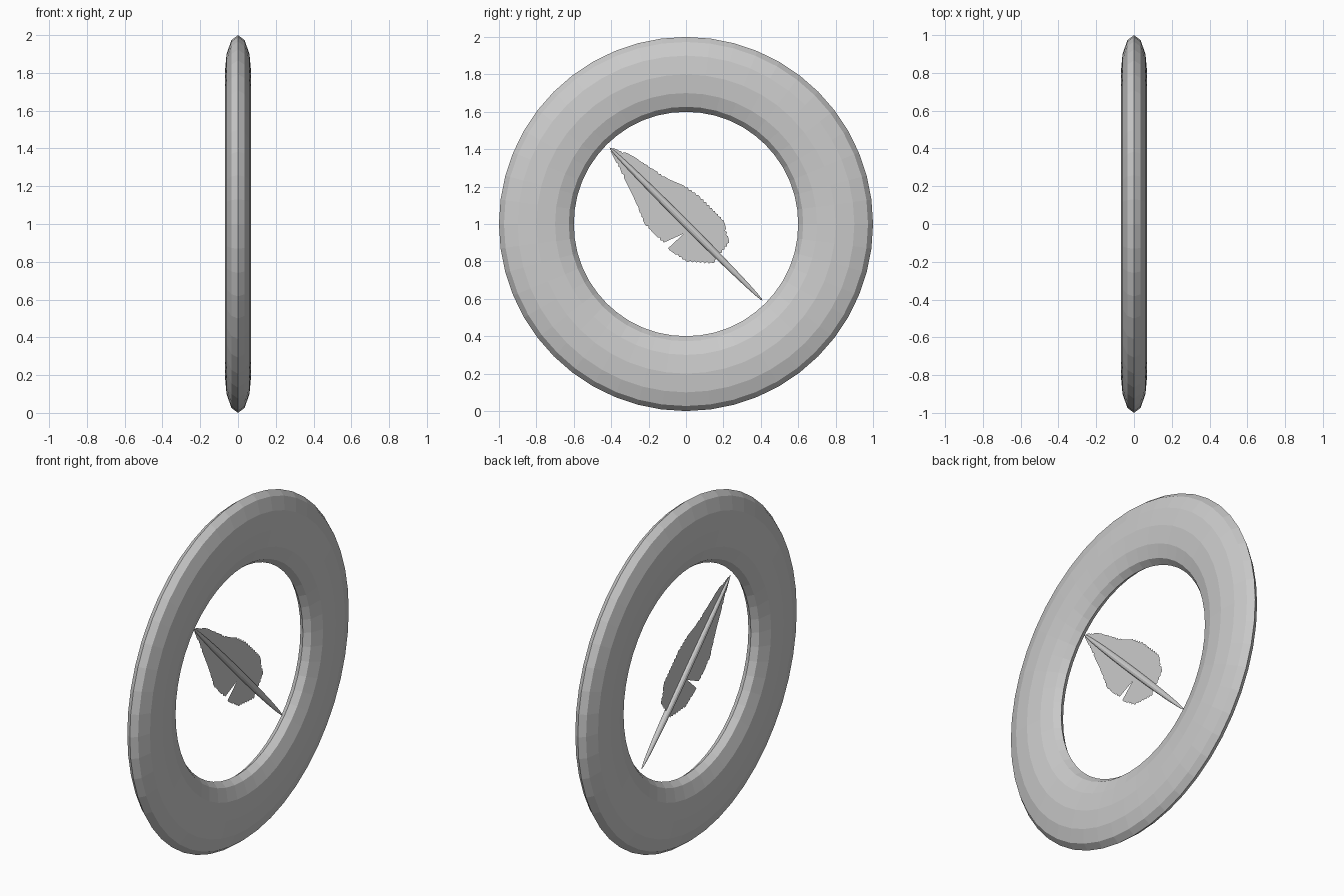
import bpy, bmesh
from math import sin, cos, pi
from mathutils import Vector, Matrix

if "Cube" in bpy.data.objects:
    bpy.data.objects.remove(bpy.data.objects["Cube"])


def make_object(name, bm):
    bmesh.ops.recalc_face_normals(bm, faces=bm.faces)
    mesh = bpy.data.meshes.new(name)
    bm.to_mesh(mesh)
    bm.free()
    ob = bpy.data.objects.new(name, mesh)
    bpy.context.collection.objects.link(ob)
    return ob


# Flattened ring standing in the YZ plane
def build_ring(major=48, minor=12):
    bm = bmesh.new()
    rows = []
    for i in range(major):
        a = 2 * pi * i / major
        row = []
        for j in range(minor):
            b = 2 * pi * j / minor
            r = 0.8 + 0.2 * cos(b)
            row.append(bm.verts.new((0.07 * sin(b), r * sin(a), 1 + r * cos(a))))
        rows.append(row)
    for i in range(major):
        p, q = rows[i], rows[(i + 1) % major]
        for j in range(minor):
            k = (j + 1) % minor
            bm.faces.new((p[j], p[k], q[k], q[j]))
    make_object("ring", bm)


# Slim spindle quill running diagonally across the opening
def build_quill():
    bm = bmesh.new()
    bmesh.ops.create_uvsphere(bm, u_segments=12, v_segments=16, radius=1)
    axis = Vector((0, 0.41, -0.41))
    turn = axis.to_track_quat('Z', 'Y').to_matrix().to_4x4()
    size = Matrix.Diagonal((0.02, 0.02, axis.length, 1))
    bm.transform(Matrix.Translation((0, 0, 1)) @ turn @ size)
    make_object("feather_quill", bm)


# Thin feather vane: outline (y, z, serrated edge following?)
OUTLINE = [
    (-.41, 1.41, 1), (-.30, 1.37, 1), (-.19, 1.30, 1), (-.09, 1.235, 0),
    (-.125, 1.205, 0), (-.11, 1.185, 0), (-.05, 1.21, 1), (-.01, 1.205, 1),
    (.075, 1.145, 1), (.20, 1.02, 1), (.23, .90, 1), (.145, .79, 1),
    (0, .80, 1), (-.096, .87, 0), (-.01, .95, 0), (-.03, .97, 0),
    (-.12, .90, 1), (-.22, 1.0, 1), (-.27, 1.13, 1), (-.35, 1.29, 1)]


def build_vane():
    bm = bmesh.new()
    pts = []
    for i, (y, z, toothed) in enumerate(OUTLINE):
        a = Vector((0, y, z))
        b = Vector((0, *OUTLINE[(i + 1) % len(OUTLINE)][:2]))
        pts.append(a)
        if toothed:
            d = b - a
            inward = Vector((0, d.z, -d.y)).normalized()
            n = max(2, round(d.length / 0.011))
            for k in range(1, n):
                pts.append(a + d * k / n + inward * (0.005 if k % 2 else -0.003))
    face = bm.faces.new([bm.verts.new(p) for p in pts])
    bmesh.ops.triangulate(bm, faces=[face])
    make_object("feather_vane", bm)


build_ring()
build_quill()
build_vane()
